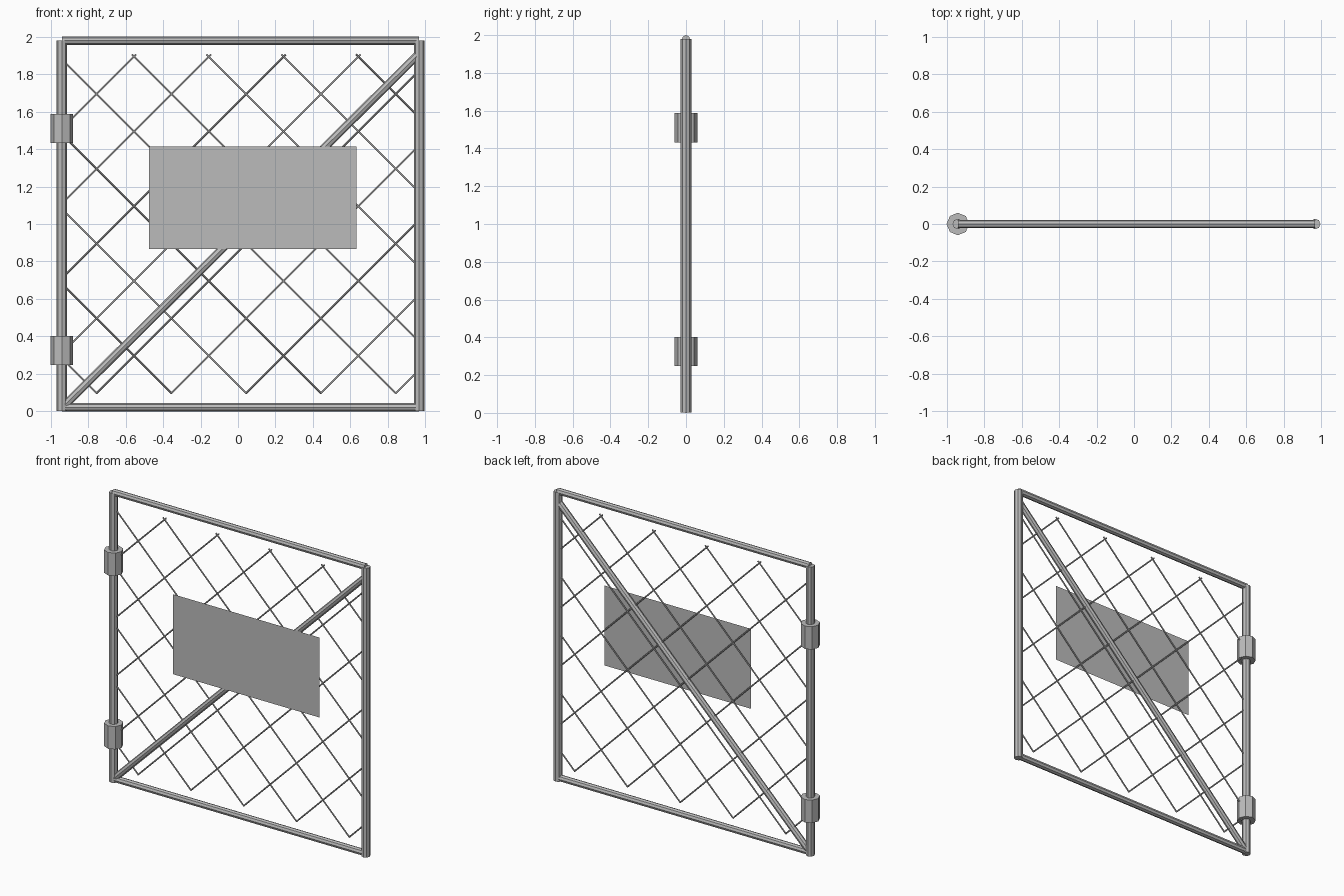
import bpy
from mathutils import Vector

cube = bpy.data.objects.get("Cube")
if cube:
    bpy.data.objects.remove(cube, do_unlink=True)

metal = bpy.data.materials.new("galvanised grey")
metal.use_nodes = True
grey = (0.5, 0.5, 0.5, 1)
metal.diffuse_color = grey
metal.node_tree.nodes["Principled BSDF"].inputs["Base Color"].default_value = grey


def tube(name, start, end, radius, sides=8):
    """Straight capped tube between two (x, z) points in the gate plane."""
    a, b = Vector((start[0], 0, start[1])), Vector((end[0], 0, end[1]))
    bpy.ops.mesh.primitive_cylinder_add(
        vertices=sides, radius=radius, depth=(b - a).length, location=(a + b) / 2)
    obj = bpy.context.object
    obj.name = name
    obj.rotation_euler = (b - a).to_track_quat('Z', 'Y').to_euler()
    obj.data.materials.append(metal)
    return obj


LEFT, RIGHT = -0.94, 0.967
BOTTOM, TOP = 0.022, 1.978

# Frame posts, rails and diagonal brace
for name, x in (("hinge_post", LEFT), ("latch_post", RIGHT)):
    tube(name, (x, 0.003), (x, 1.98), 0.028)
for name, z in (("bottom_rail", BOTTOM), ("top_rail", TOP)):
    tube(name, (LEFT, z), (RIGHT, z), 0.022)
tube("diagonal_brace", (LEFT, 0.018), (RIGHT, 1.91), 0.022)

# Hinge collars around the post
for name, z in (("lower_hinge", 0.325), ("upper_hinge", 1.51)):
    tube(name, (LEFT, z - 0.078), (LEFT, z + 0.078), 0.06)

# Diamond wire mesh: two families of 45 degree wires clipped to the opening
X0, X1, Z0, Z1 = -0.915, 0.942, 0.096, 1.905
PITCH = 0.399
for slope, first in ((1, -0.744), (-1, -0.657)):
    for i in range(9):
        offset = first + PITCH * i
        at_z = sorted(((Z0 - offset) * slope, (Z1 - offset) * slope))
        xa, xb = max(X0, at_z[0]), min(X1, at_z[1])
        if xb > xa:
            tube("mesh_wire", (xa, offset + slope * xa),
                 (xb, offset + slope * xb), 0.005, 6)

# Blank sign panel on the front
bpy.ops.mesh.primitive_plane_add(size=1, location=(0.078, -0.023, 1.14),
                                 rotation=(1.5708, 0, 0))
sign = bpy.context.object
sign.name = "sign_panel"
sign.scale = (1.107, 0.546, 1)
sign.data.materials.append(metal)
